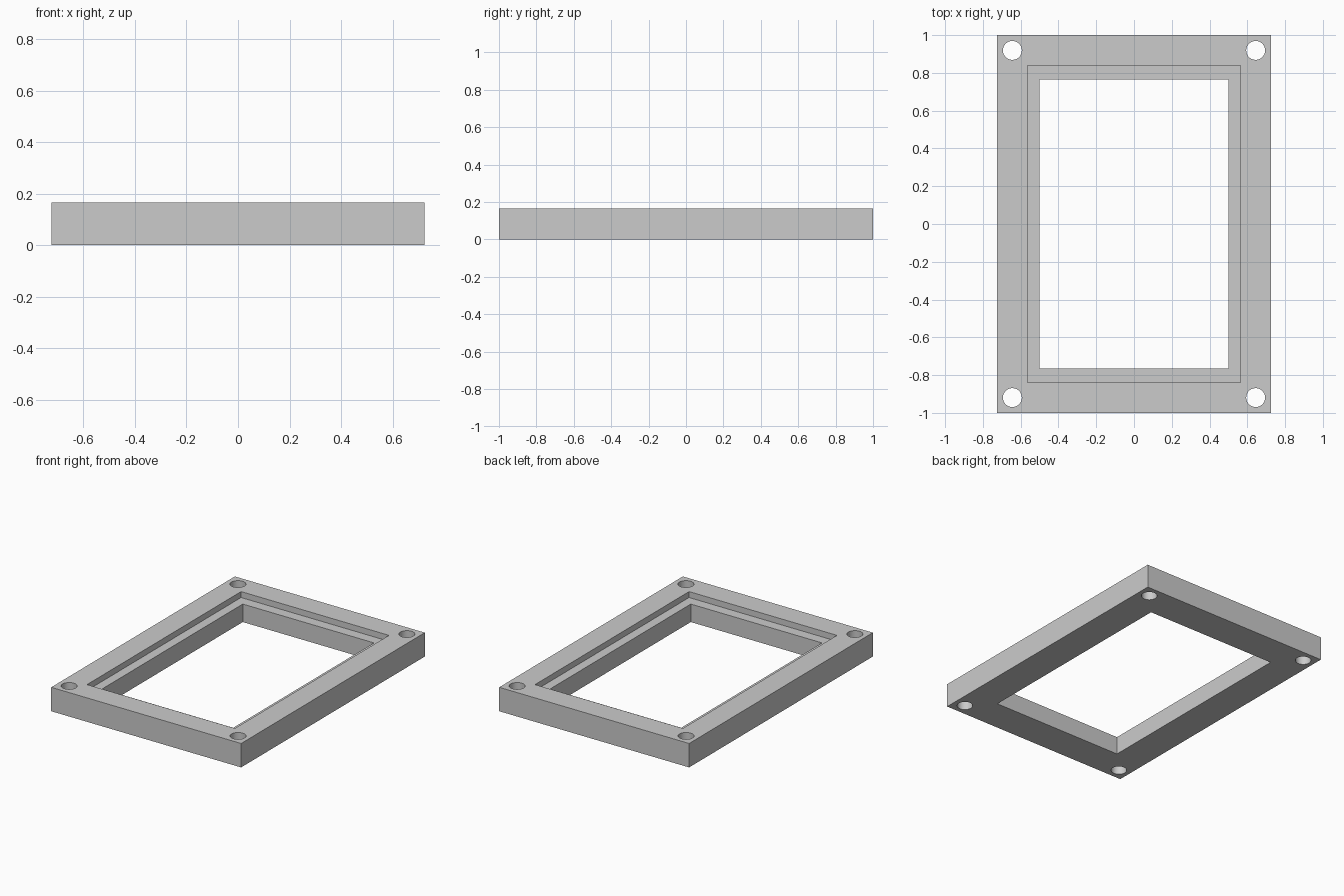
import bpy
import math

if "Cube" in bpy.data.objects:
    bpy.data.objects.remove(bpy.data.objects["Cube"], do_unlink=True)

HEIGHT = 0.165
LEDGE = 0.124  # height of the recessed ledge

grey = bpy.data.materials.new("plain grey")
grey.use_nodes = True
colour = (0.6, 0.6, 0.6, 1)
grey.diffuse_color = colour
grey.node_tree.nodes["Principled BSDF"].inputs["Base Color"].default_value = colour


def box(name, half_x, half_y, bottom, top):
    bpy.ops.mesh.primitive_cube_add(size=2, location=(0, 0, (bottom + top) / 2))
    obj = bpy.context.object
    obj.name = name
    obj.scale = (half_x, half_y, (top - bottom) / 2)
    bpy.ops.object.transform_apply(location=True, rotation=False, scale=True)
    obj.data.materials.append(grey)
    return obj


def cut(target, cutter):
    mod = target.modifiers.new("cut", "BOOLEAN")
    mod.operation = "DIFFERENCE"
    mod.solver = "EXACT"
    mod.object = cutter
    bpy.ops.object.select_all(action="DESELECT")
    bpy.context.view_layer.objects.active = target
    target.select_set(True)
    bpy.ops.object.modifier_apply(modifier=mod.name)
    bpy.data.objects.remove(cutter, do_unlink=True)


# Rectangular frame with a through window and a shallow rebate around it
frame = box("bezel_frame", 0.724, 1.0, 0, HEIGHT)
cut(frame, box("window_cutter", 0.5, 0.766, -0.1, HEIGHT + 0.1))
cut(frame, box("rebate_cutter", 0.564, 0.839, LEDGE, HEIGHT + 0.1))

# Screw holes through the four corners
for sx in (-1, 1):
    for sy in (-1, 1):
        bpy.ops.mesh.primitive_cylinder_add(
            vertices=48, radius=0.05, depth=1, location=(sx * 0.644, sy * 0.919, 0))
        hole = bpy.context.object
        hole.data.materials.append(grey)
        cut(frame, hole)

# Smooth hole walls, crisp edges elsewhere
bpy.ops.object.shade_smooth_by_angle(angle=math.radians(30))
